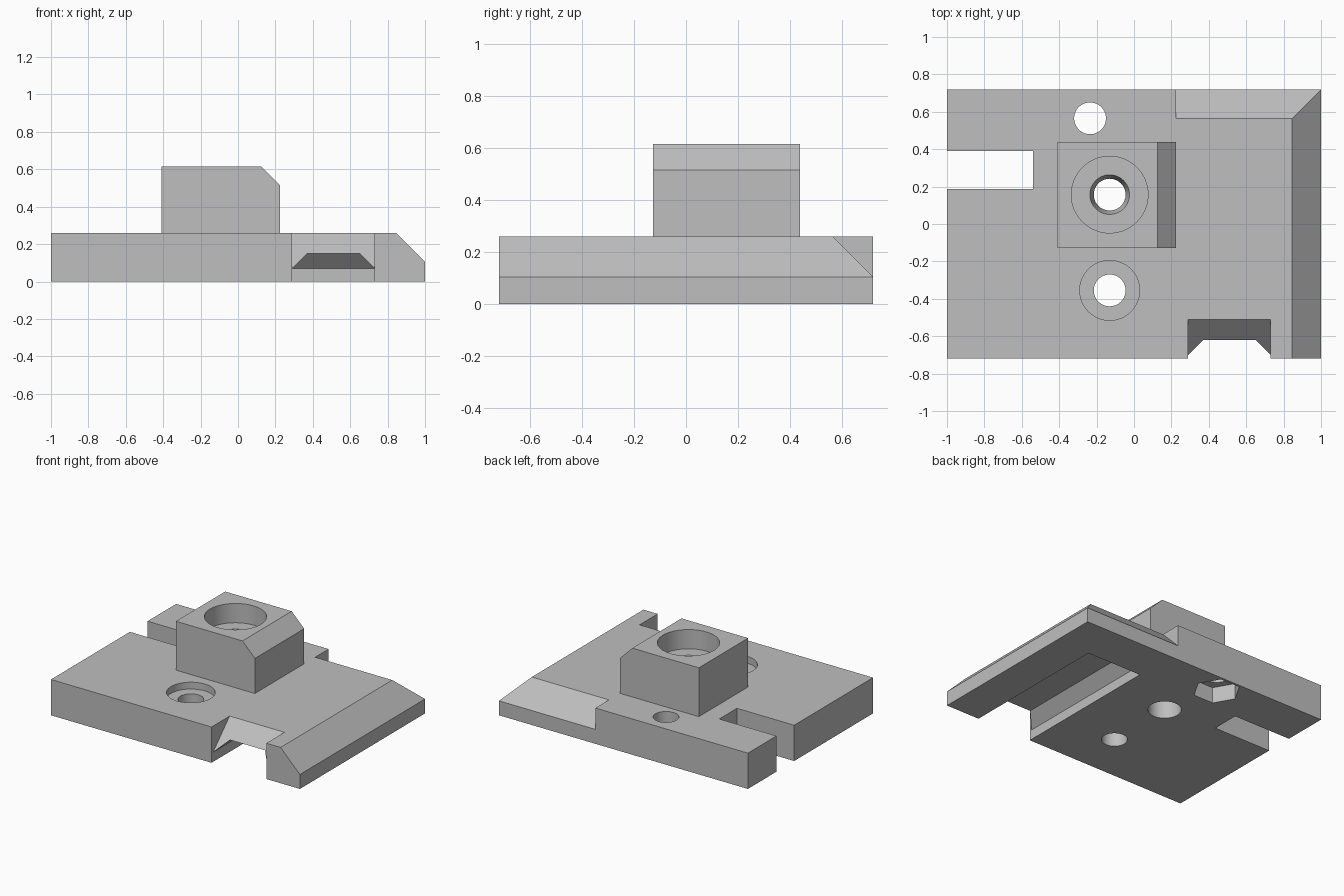
import bpy
import bmesh
from math import cos, sin, tau

cube = bpy.data.objects.get("Cube")
if cube:
    bpy.data.objects.remove(cube, do_unlink=True)

grey = bpy.data.materials.new("plain_grey")
grey.use_nodes = True
colour = (0.52, 0.52, 0.52, 1)
grey.diffuse_color = colour
grey.node_tree.nodes["Principled BSDF"].inputs["Base Color"].default_value = colour


def loft(name, rings):
    """Closed solid through matching rings of points."""
    bm = bmesh.new()
    loops = [[bm.verts.new(p) for p in ring] for ring in rings]
    n = len(loops[0])
    for low, high in zip(loops, loops[1:]):
        for i in range(n):
            j = (i + 1) % n
            bm.faces.new((low[i], low[j], high[j], high[i]))
    bm.faces.new(loops[0][::-1])
    bm.faces.new(loops[-1])
    bmesh.ops.recalc_face_normals(bm, faces=bm.faces)
    mesh = bpy.data.meshes.new(name)
    bm.to_mesh(mesh)
    bm.free()
    mesh.materials.append(grey)
    obj = bpy.data.objects.new(name, mesh)
    bpy.context.collection.objects.link(obj)
    return obj


def rect(x0, x1, y0, y1, z):
    return [(x0, y0, z), (x1, y0, z), (x1, y1, z), (x0, y1, z)]


def box(name, x0, x1, y0, y1, z0, z1):
    return loft(name, [rect(x0, x1, y0, y1, z) for z in (z0, z1)])


def along_x(name, profile, x0, x1):
    return loft(name, [[(x, y, z) for y, z in profile] for x in (x0, x1)])


def along_y(name, profile, y0, y1):
    return loft(name, [[(x, y, z) for x, z in profile] for y in (y0, y1)])


def bore(name, x, y, steps, sides=64):
    """Turned cutter from (radius, height) steps."""
    return loft(name, [[(x + r * cos(tau * i / sides), y + r * sin(tau * i / sides), z)
                        for i in range(sides)] for r, z in steps])


def combine(target, tool, operation="DIFFERENCE"):
    tool.hide_render = True
    mod = target.modifiers.new(tool.name, "BOOLEAN")
    mod.object = tool
    mod.operation = operation
    mod.solver = "EXACT"
    bpy.context.view_layer.objects.active = target
    bpy.ops.object.modifier_apply(modifier=mod.name)
    bpy.data.objects.remove(tool, do_unlink=True)


TOP, BACK = 0.26, 0.718

# Base plate with a bevelled right edge
plate = along_y("mounting_plate", [(-1, 0), (1, 0), (1, 0.105), (0.845, TOP), (-1, TOP)],
                -BACK, BACK)

# Raised block with one bevelled edge, sunk a little into the plate
block = along_y("raised_block", [(-0.41, 0.2), (0.225, 0.2), (0.225, 0.515),
                                 (0.125, 0.615), (-0.41, 0.615)], -0.127, 0.438)
combine(plate, block, "UNION")

# Bevel along part of the back edge
combine(plate, along_x("back_bevel", [(0.463, 0.36), (0.923, -0.1), (0.923, 0.36)], 0.225, 1.2))

# Open slot in the left edge
combine(plate, box("side_slot", -1.2, -0.54, 0.187, 0.39, -0.1, 0.5))

# Underside channel with bevelled roof and end
combine(plate, loft("under_channel", [rect(0.29, 0.73, -0.9, 0.405, -0.1),
                                      rect(0.29, 0.73, -0.9, 0.405, 0.07),
                                      rect(0.37, 0.65, -0.82, 0.325, 0.15)]))

# Sloping notch over the channel mouth
combine(plate, along_x("front_notch", [(-0.45, 0.32), (-0.9, 0.32), (-0.9, -0.13)], 0.29, 0.73))

# Block hole: wide recess above a tapering neck
combine(plate, bore("block_recess", -0.13, 0.157, [(0.205, 0.475), (0.205, 0.8)]))
combine(plate, bore("block_bore", -0.13, 0.157, [(0.11, -0.1), (0.11, 0.15), (0.085, 0.2),
                                                 (0.085, 0.4), (0.11, 0.49)]))

# Front screw hole with a shallow recess
combine(plate, bore("front_recess", -0.13, -0.355, [(0.16, 0.21), (0.16, 0.4)]))
combine(plate, bore("front_hole", -0.13, -0.355, [(0.085, -0.1), (0.085, 0.4)]))

# Back screw hole with a six-sided nut pocket below
combine(plate, bore("nut_pocket", -0.235, 0.565, [(0.157, -0.1), (0.157, 0.115)], 6))
combine(plate, bore("back_hole", -0.235, 0.565, [(0.085, -0.1), (0.085, 0.4)]))

# Smooth bores, sharp edges
bpy.ops.object.select_all(action="DESELECT")
plate.select_set(True)
bpy.context.view_layer.objects.active = plate
bpy.ops.object.shade_smooth_by_angle(angle=0.45)
